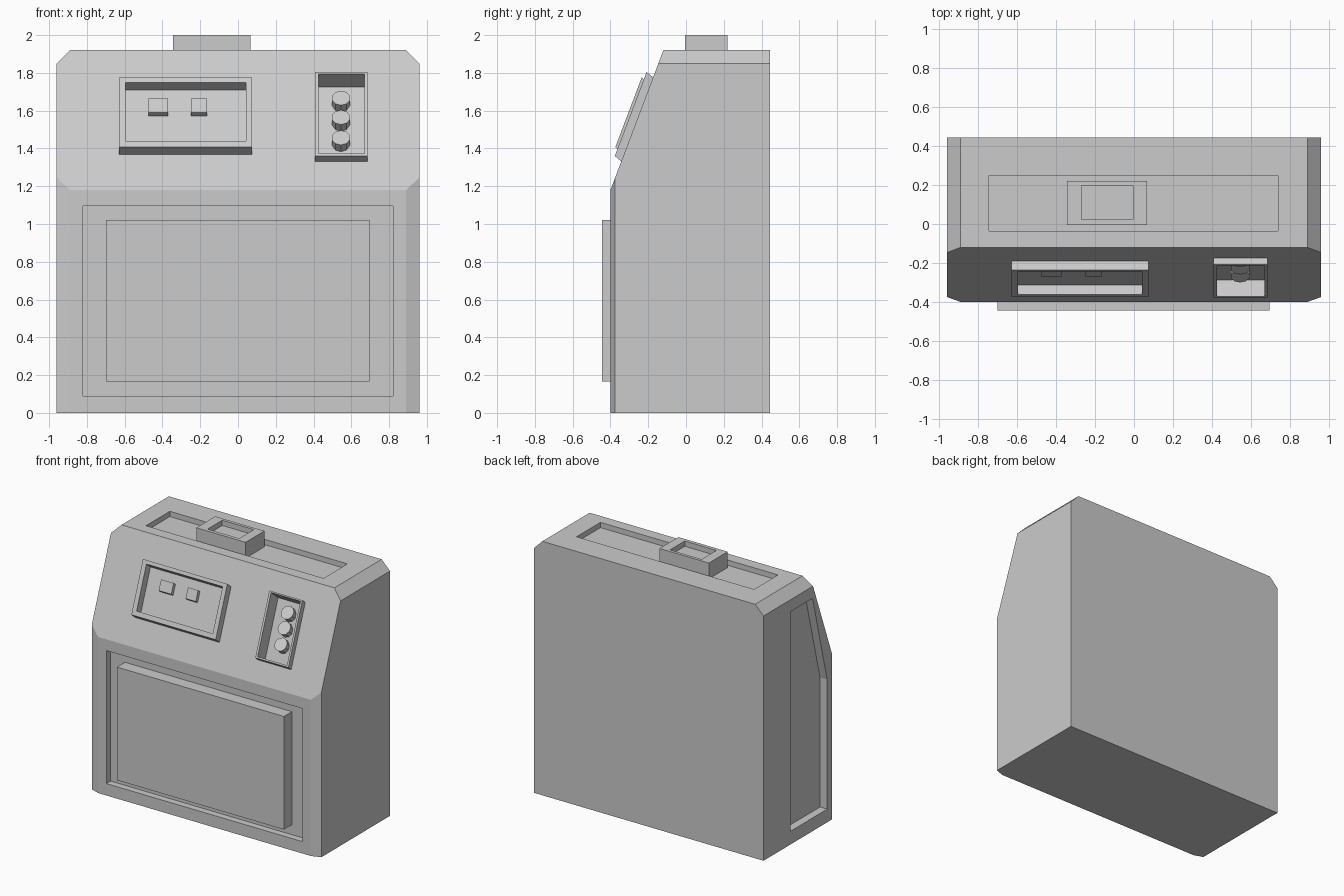
import bpy, bmesh
from mathutils import Vector

if "Cube" in bpy.data.objects:
    bpy.data.objects.remove(bpy.data.objects["Cube"])

SLOPE = 0.28 / 0.74          # lean of the upper front
AXIS = Vector((0, -0.77, 0.64))  # direction the control panels stick out


def finish(bm, name):
    bmesh.ops.recalc_face_normals(bm, faces=bm.faces[:])
    me = bpy.data.meshes.new(name)
    bm.to_mesh(me)
    bm.free()
    ob = bpy.data.objects.new(name, me)
    bpy.context.collection.objects.link(ob)
    return ob


def prism(name, pts, vec):
    """Polygon swept along a vector."""
    bm = bmesh.new()
    a = [bm.verts.new(p) for p in pts]
    b = [bm.verts.new(Vector(p) + Vector(vec)) for p in pts]
    bm.faces.new(a)
    bm.faces.new(b[::-1])
    for i in range(len(a)):
        j = (i + 1) % len(a)
        bm.faces.new((a[i], b[i], b[j], a[j]))
    return finish(bm, name)


def box(name, x0, x1, y0, y1, z0, z1):
    return prism(name, [(x0, y0, z0), (x1, y0, z0), (x1, y1, z0), (x0, y1, z0)], (0, 0, z1 - z0))


def slope_rect(x0, x1, z0, z1, gap):
    """Rectangle parallel to the sloped front, gap in front of it."""
    y = lambda z: -0.40 + (z - 1.18) * SLOPE - gap
    return [Vector(p) for p in ((x0, y(z0), z0), (x1, y(z0), z0), (x1, y(z1), z1), (x0, y(z1), z1))]


def cut(cutter, *targets):
    cutter.hide_render = True
    for ob in targets:
        m = ob.modifiers.new("cut", 'BOOLEAN')
        m.operation, m.solver, m.object = 'DIFFERENCE', 'EXACT', cutter
        bpy.context.view_layer.objects.active = ob
        bpy.ops.object.modifier_apply(modifier=m.name)
    bpy.data.objects.remove(cutter)


# Cabinet body: a block with its slope and chamfers sliced off
body = box("cabinet_body", -0.96, 0.96, -0.40, 0.445, 0, 1.92)
planes = [((0, -0.40, 1.18), (0, -0.74, 0.28))]
for s in (-1, 1):
    planes += [((s * 0.96, 0, 1.85), (s, 0, 1)), ((s * 0.89, -0.40, 0), (s * 0.025, -0.07, 0))]
bm = bmesh.new()
bm.from_mesh(body.data)
for co, no in planes:
    r = bmesh.ops.bisect_plane(bm, geom=bm.verts[:] + bm.edges[:] + bm.faces[:], dist=1e-5,
                               plane_co=co, plane_no=Vector(no).normalized(), clear_outer=True)
    bmesh.ops.edgeloop_fill(bm, edges=[g for g in r["geom_cut"] if isinstance(g, bmesh.types.BMEdge)])
bmesh.ops.recalc_face_normals(bm, faces=bm.faces[:])
bm.to_mesh(body.data)
bm.free()

# Recesses in the front, top and left side
cut(box("front_recess", -0.82, 0.82, -0.6, -0.35, 0.09, 1.095), body)
cut(box("top_recess", -0.745, 0.74, -0.035, 0.25, 1.88, 2.2), body)
side = [(0.12, 0.10), (0.12, 1.76), (-0.14, 1.76), (-0.315, 1.08), (-0.315, 0.10)]
cut(prism("side_recess", [(-1.1, y, z) for y, z in side], (0.2, 0, 0)), body)

# Raised front door
box("front_door", -0.70, 0.695, -0.445, -0.34, 0.165, 1.02)

# Top hatch with its own hollow
hatch = box("top_hatch", -0.345, 0.067, -0.005, 0.22, 1.87, 2.0)
cut(box("hatch_hollow", -0.27, -0.005, 0.022, 0.197, 1.96, 2.2), hatch)

# Control panel frames: outer rectangle, hollow rectangle, gap, hollow depth
panels = [
    ("switch_panel", (-0.63, 0.075, 1.407, 1.775), (-0.595, 0.042, 1.44, 1.75), 0.06, 0.0645),
    ("knob_panel", (0.408, 0.685, 1.36, 1.805), (0.425, 0.67, 1.372, 1.795), 0.045, 0.112),
]
for name, outer, inner, gap, depth in panels:
    reach = 0.77 + 0.64 * SLOPE
    frame = prism(name, slope_rect(*outer, gap), -AXIS * (gap * 1.03 / reach))
    start = [p + AXIS * 0.05 for p in slope_rect(*inner, gap)]
    cut(prism("hollow", start, -AXIS * (0.05 + depth / reach)), frame, body)

# Square switches
for name, x0, x1 in (("left_switch", -0.475, -0.37), ("right_switch", -0.25, -0.165)):
    prism(name, slope_rect(x0, x1, 1.591, 1.665, 0.024), -AXIS * 0.035)

# Round knobs
for i, z in enumerate((1.667, 1.565, 1.457)):
    tip = Vector((0.545, -0.40 + (z - 1.18) * SLOPE + 0.027, z))
    bpy.ops.mesh.primitive_cylinder_add(vertices=10, radius=0.05, depth=0.07,
                                        location=tip - AXIS * 0.035,
                                        rotation=AXIS.to_track_quat('Z', 'Y').to_euler())
    bpy.context.object.name = f"knob_{i + 1}"
